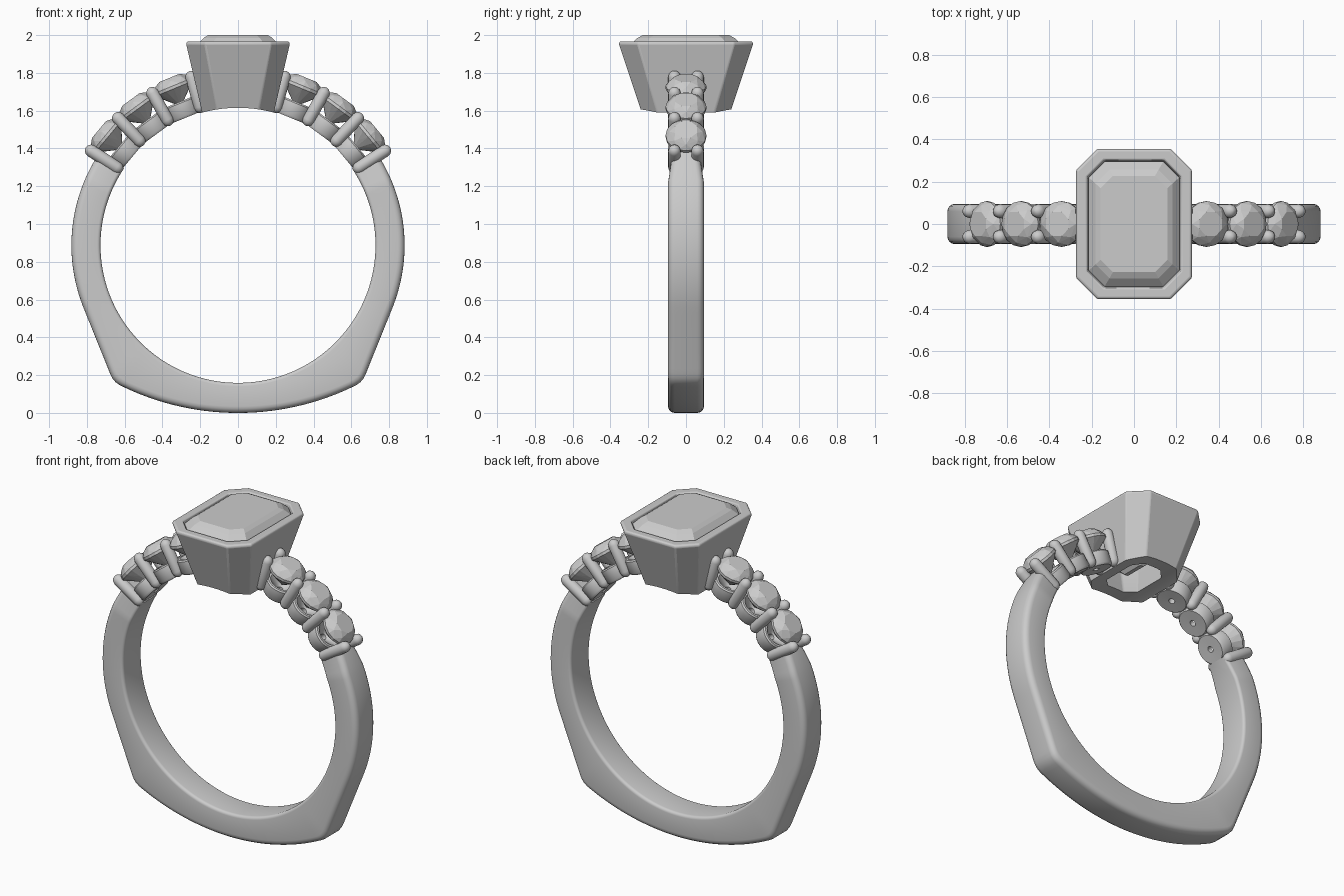
import bpy, bmesh
from math import sin, cos, pi, radians, sqrt
from mathutils import Matrix, Vector

if "Cube" in bpy.data.objects:
    bpy.data.objects.remove(bpy.data.objects["Cube"])

C, RI = 0.887, 0.728          # finger hole centre height and radius


def finish(name, bm, smooth=None):
    bmesh.ops.recalc_face_normals(bm, faces=bm.faces)
    me = bpy.data.meshes.new(name)
    bm.to_mesh(me)
    bm.free()
    ob = bpy.data.objects.new(name, me)
    bpy.context.collection.objects.link(ob)
    if smooth:
        bpy.ops.object.select_all(action='DESELECT')
        bpy.context.view_layer.objects.active = ob
        ob.select_set(True)
        bpy.ops.object.shade_smooth_by_angle(angle=radians(smooth))
    return ob


def loft(rings, loop=False, caps=True):
    """Skin a list of equal-length point rings."""
    bm = bmesh.new()
    vs = [[bm.verts.new(p) for p in r] for r in rings]
    n = len(rings[0])
    pairs = list(zip(vs, vs[1:])) + ([(vs[-1], vs[0])] if loop else [])
    for a, b in pairs:
        for i in range(n):
            j = (i + 1) % n
            bm.faces.new((a[i], a[j], b[j], b[i]))
    if caps and not loop:
        bm.faces.new(vs[0])
        bm.faces.new(vs[-1])
    return bm


def lathe(profile, n, loop=False):
    return loft([[(r * cos(2 * pi * i / n), r * sin(2 * pi * i / n), h) for i in range(n)]
                 for r, h in profile], loop)


def on_ring(deg):
    """Local z becomes the radial direction at an angle from the top."""
    return Matrix.Translation((0, 0, C)) @ Matrix.Rotation(radians(deg), 4, 'Y')


def hull(points):
    bm = bmesh.new()
    for p in points:
        bm.verts.new(p)
    bmesh.ops.convex_hull(bm, input=bm.verts)
    bmesh.ops.dissolve_limit(bm, angle_limit=radians(1), verts=bm.verts, edges=bm.edges)
    return bm


def octagon(x, y, c, z):
    return [(x, y - c, z), (x - c, y, z), (c - x, y, z), (-x, y - c, z),
            (-x, c - y, z), (c - x, -y, z), (x - c, -y, z), (x, c - y, z)]


# Shank: round sides, straight flanks to two corners, shallow curved base
def outer(deg):
    def raw(d):
        d = abs(d)
        k = 0.518 * cos(radians(d))
        side = 0.882 / cos(radians(max(0, 68 - d)))
        return min(side, sqrt(k * k + 1.706) - k) if d < 68 else side
    return sum(raw(deg + o) for o in (-1.5, 0, 1.5)) / 3


def section(deg):
    w = 0.095 - 0.022 * max(0, (abs(deg) - 113) / 11)
    ro, pts = outer(deg), []
    for sr, sy, start, rad in ((1, 1, 0, .035), (0, 1, 90, .018), (0, -1, 180, .018), (1, -1, 270, .035)):
        cr = ro - rad if sr else RI + rad
        for k in range(5):
            t = radians(start + k * 22.5)
            pts.append((cr + rad * cos(t), sy * (w - rad) + rad * sin(t)))
    a = radians(deg)
    return [(r * sin(a), y, C - r * cos(a)) for r, y in pts]


finish("shank", loft([section(-124 + 248 * i / 160) for i in range(161)]), 40)

# Side stones, cups and prongs, both shoulders
def circle(r, h, n, off=0):
    return [(r * cos(2 * pi * (i + off) / n), r * sin(2 * pi * (i + off) / n), h) for i in range(n)]


pr = 0.033
ends = [radians(t) for t in (5, 30, 60, 90)]
capsule = [(pr * sin(t), 0.728 + pr - pr * cos(t)) for t in ends]
capsule += [(pr * sin(t), 0.958 - pr + pr * cos(t)) for t in reversed(ends)]
cup = [(.018, .732), (.085, .73), (.095, .742), (.095, .812), (.088, .82), (.075, .82), (.018, .765)]
gem = (circle(.062, .958, 8, .5) + circle(.088, .94, 8) + circle(.108, .912, 16) +
       circle(.108, .896, 16) + circle(.055, .845, 8, .5) + [(0, 0, .795)])

for side, sname in ((-1, "left"), (1, "right")):
    for i in range(3):
        m = on_ring(side * (22.3 + 13.95 * i))
        for part, bm, sm in (("stone", hull(gem), None), ("cup", lathe(cup, 32, True), 40)):
            bm.transform(m)
            finish(f"{sname}_{part}_{i + 1}", bm, sm)
    for i in range(4):
        for y, yname in ((-.061, "front"), (.061, "back")):
            bm = lathe(capsule, 16)
            bm.transform(on_ring(side * (15.4 + 13.95 * i)) @ Matrix.Translation((0, y, 0)))
            finish(f"{sname}_{yname}_prong_{i + 1}", bm, 60)

# Bezel: hollow tapered octagon, softened, with the finger hole cut from its base
bezel = finish("bezel", loft([
    octagon(.178, .217, .08, 1.54), octagon(.275, .356, .1, 1.955), octagon(.268, .349, .098, 1.967),
    octagon(.222, .303, .08, 1.967), octagon(.215, .296, .075, 1.93), octagon(.09, .13, .05, 1.54)], loop=True), 35)
bev = bezel.modifiers.new("soft_edges", 'BEVEL')
bev.width, bev.segments, bev.limit_method, bev.angle_limit = .012, 3, 'ANGLE', radians(25)
bm = lathe([(RI, -1), (RI, 1)], 160)
bm.transform(Matrix.Translation((0, 0, C)) @ Matrix.Rotation(pi / 2, 4, 'X'))
cutter = finish("finger_hole_cutter", bm)
cut = bezel.modifiers.new("finger_hole", 'BOOLEAN')
cut.object, cut.operation, cut.solver = cutter, 'DIFFERENCE', 'EXACT'
bpy.ops.object.select_all(action='DESELECT')
bpy.context.view_layer.objects.active = bezel
bezel.select_set(True)
for name in ("soft_edges", "finger_hole"):
    bpy.ops.object.modifier_apply(modifier=name)
bpy.data.objects.remove(cutter)
bpy.ops.object.shade_smooth_by_angle(angle=radians(35))

# Centre stone: step-cut crown and pavilion
steps = [(.158, .228, .058, 2.0), (.182, .257, .066, 1.985), (.214, .295, .075, 1.95), (.214, .295, .075, 1.93),
         (.165, .235, .058, 1.83), (.1, .165, .035, 1.74), (.012, .07, .005, 1.66)]
finish("centre_stone", loft([octagon(*s) for s in steps]))
